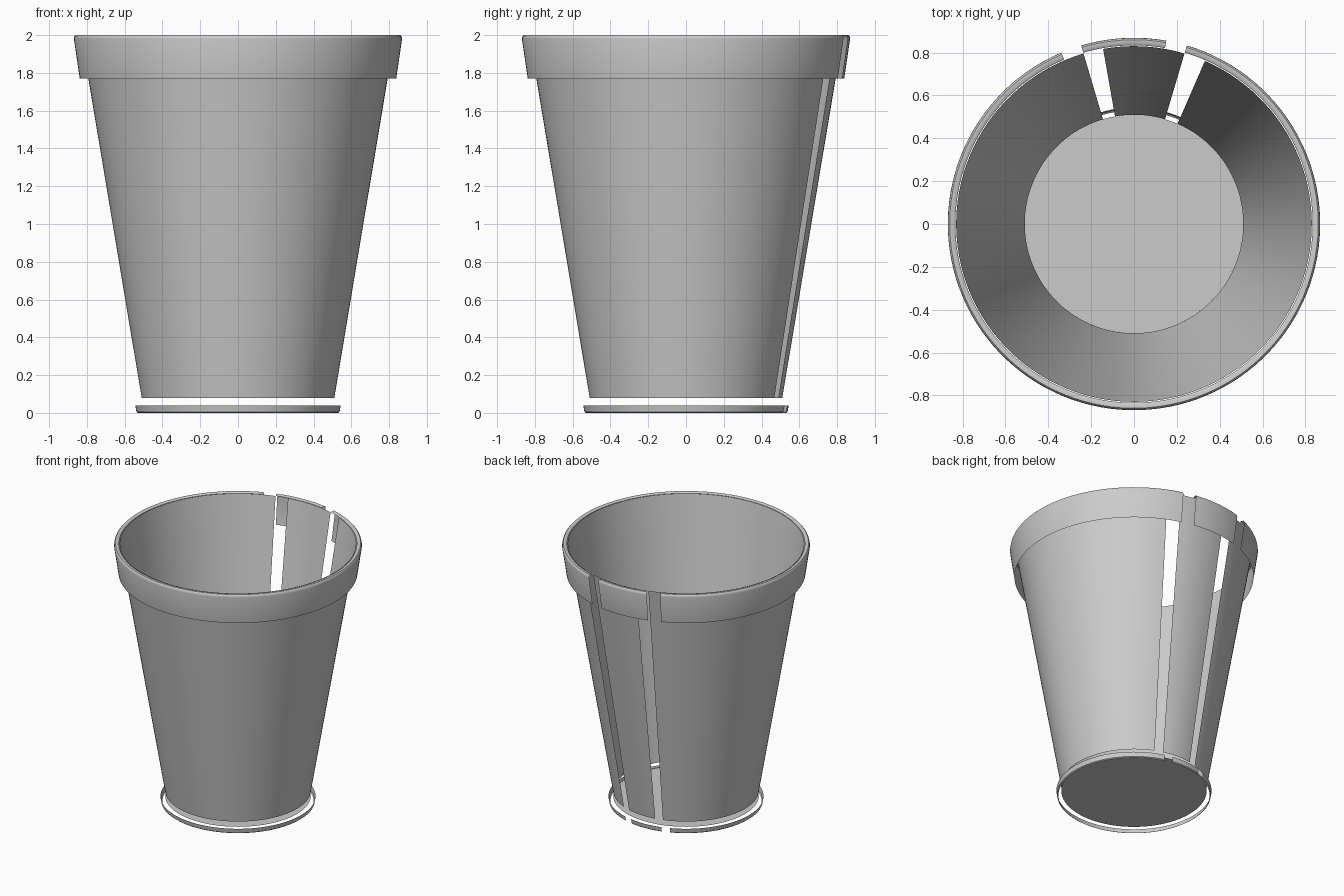
import bpy
import bmesh
from math import radians, sin, cos, pi, ceil

cube = bpy.data.objects.get("Cube")
if cube:
    bpy.data.objects.remove(cube, do_unlink=True)

grey = bpy.data.materials.new("plain grey")
grey.use_nodes = True
shade = (0.6, 0.6, 0.6, 1)
grey.diffuse_color = shade
grey.node_tree.nodes["Principled BSDF"].inputs["Base Color"].default_value = shade


def finish(name, bm, smooth=True):
    mesh = bpy.data.meshes.new(name)
    bm.to_mesh(mesh)
    bm.free()
    mesh.materials.append(grey)
    obj = bpy.data.objects.new(name, mesh)
    bpy.context.collection.objects.link(obj)
    if smooth:
        bpy.ops.object.select_all(action="DESELECT")
        obj.select_set(True)
        bpy.context.view_layer.objects.active = obj
        bpy.ops.object.shade_smooth_by_angle(angle=radians(40))
    return obj


def sheet(name, profile, start, end):
    """Turn a (radius, height) profile through an arc measured from the back."""
    bm = bmesh.new()
    steps = ceil((end - start) / 3)
    columns = []
    for i in range(steps + 1):
        a = radians(start + (end - start) * i / steps)
        columns.append([bm.verts.new((r * sin(a), r * cos(a), z)) for r, z in profile])
    for left, right in zip(columns, columns[1:]):
        for k in range(len(profile) - 1):
            bm.faces.new((left[k], left[k + 1], right[k + 1], right[k]))
    return finish(name, bm)


# Tapered wall, split by two slots at the back
wall = [(0.51, 0.08), (0.83, 1.995)]
sheet("main_wall", wall, 23.5, 343.5)
sheet("back_wall_panel", wall, -10, 16.5)

# Collar with a rounded lip, its gaps set beside the wall slots
collar = [(0.838, 1.77), (0.869, 1.98), (0.867, 1.992), (0.86, 2.0), (0.842, 2.0), (0.834, 1.994)]
sheet("main_collar", collar, 16.5, 337)
sheet("back_collar_panel", collar, -16.5, 10)

# Low skirt around the base, with the same gaps
skirt = [(0.53, 0.0), (0.538, 0.006), (0.544, 0.04)]
sheet("main_base_skirt", skirt, 16.5, 337)
sheet("back_base_skirt", skirt, -16.5, 10)

# Flat floor disc
bm = bmesh.new()
bmesh.ops.create_circle(bm, cap_ends=True, segments=120, radius=0.51)
bmesh.ops.translate(bm, verts=bm.verts, vec=(0, 0, 0.04))
finish("floor", bm, False)

# Rounded tongues lying on the floor, in line with the wall slots
for side, angle in (("right", -13.3), ("left", 20)):
    a = radians(angle)
    bm = bmesh.new()
    rim = []
    for i in range(13):
        t = pi * i / 12
        w, r = 0.034 * cos(t), 0.505 - 0.115 * sin(t)
        rim.append(bm.verts.new((r * sin(a) + w * cos(a), r * cos(a) - w * sin(a), 0.042)))
    face = bm.faces.new(rim)
    face.normal_update()
    if face.normal.z < 0:
        face.normal_flip()
    finish(side + "_floor_tongue", bm, False)
